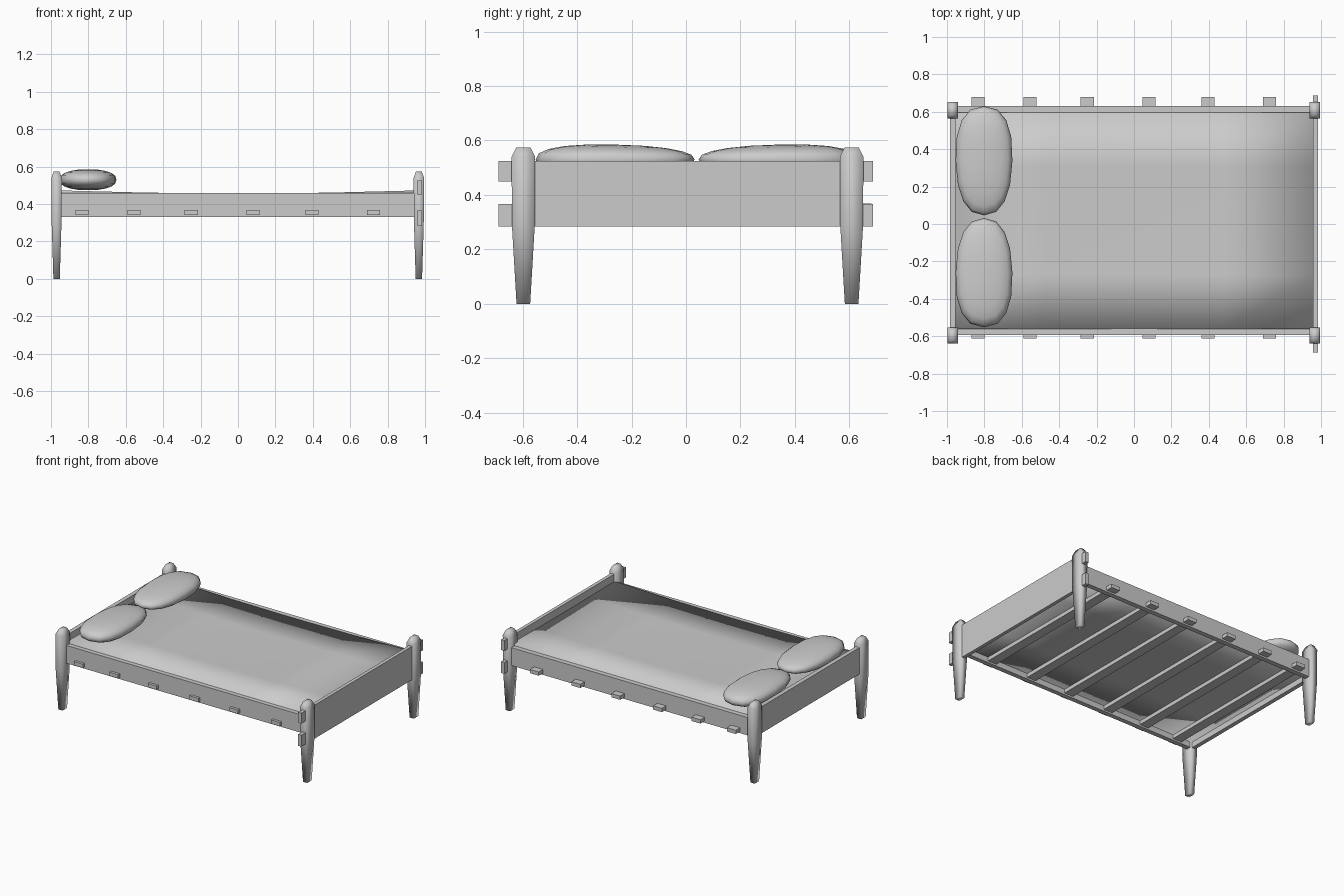
import bpy, bmesh, math

old = bpy.data.objects.get("Cube")
if old:
    bpy.data.objects.remove(old, do_unlink=True)

grey = bpy.data.materials.new("plain grey")
grey.use_nodes = True
COLOUR = (0.6, 0.6, 0.6, 1)
grey.diffuse_color = COLOUR
grey.node_tree.nodes["Principled BSDF"].inputs["Base Color"].default_value = COLOUR


def finish(name, bm, smooth=False):
    bmesh.ops.recalc_face_normals(bm, faces=bm.faces)
    for f in bm.faces:
        f.smooth = smooth
    mesh = bpy.data.meshes.new(name)
    bm.to_mesh(mesh)
    bm.free()
    mesh.materials.append(grey)
    obj = bpy.data.objects.new(name, mesh)
    bpy.context.collection.objects.link(obj)
    return obj


def box(name, xs, ys, zs):
    bm = bmesh.new()
    bmesh.ops.create_cube(bm, size=1)
    for v in bm.verts:
        v.co = [r[0] if c < 0 else r[1] for c, r in zip(v.co, (xs, ys, zs))]
    return finish(name, bm)


# Tapered four-sided legs with a chamfered top, softly shaded
LEG_PROFILE = [(0, 0.017, 0.025), (0.29, 0.026, 0.042), (0.54, 0.028, 0.043), (0.575, 0.015, 0.026)]


def leg(name, x, y):
    bm = bmesh.new()
    rings = [[bm.verts.new((x + sx * hx, y + sy * hy, z))
              for sx, sy in ((-1, -1), (1, -1), (1, 1), (-1, 1))]
             for z, hx, hy in LEG_PROFILE]
    for a, b in zip(rings, rings[1:]):
        for i in range(4):
            j = (i + 1) % 4
            bm.faces.new((a[i], a[j], b[j], b[i]))
    bm.faces.new(rings[0])
    bm.faces.new(rings[-1])
    finish(name, bm, smooth=True)


for side, y in (("front", -0.597), ("back", 0.608)):
    for end, x in (("head", -0.97), ("foot", 0.967)):
        leg(f"{side}_{end}_leg", x, y)

# Side rails and end boards
box("front_rail", (-0.965, 0.965), (-0.593, -0.56), (0.33, 0.458))
box("back_rail", (-0.965, 0.965), (0.597, 0.632), (0.33, 0.458))
box("head_board", (-0.985, -0.955), (-0.6, 0.61), (0.33, 0.52))
box("foot_board", (0.958, 0.983), (-0.6, 0.61), (0.285, 0.525))

# Foot board tenons passing through the legs
for level, zs in (("lower", (0.285, 0.367)), ("upper", (0.45, 0.525))):
    box(f"{level}_front_tenon", (0.958, 0.983), (-0.688, -0.59), zs)
    box(f"{level}_back_tenon", (0.958, 0.983), (0.6, 0.686), zs)

# Slats passing through both rails
for i, x in enumerate((-0.835, -0.555, -0.25, 0.08, 0.395, 0.725)):
    box(f"slat_{i + 1}", (x - 0.035, x + 0.035), (-0.612, 0.68), (0.342, 0.369))

# Mattress: a soft slab with a shallow sag
bm = bmesh.new()
bmesh.ops.create_cube(bm, size=2)
for axis in (0, 1):
    for cut in (-0.5, 0, 0.5):
        bmesh.ops.bisect_plane(bm, geom=bm.verts[:] + bm.edges[:] + bm.faces[:],
                               plane_co=[cut if k == axis else 0 for k in range(3)],
                               plane_no=[1 if k == axis else 0 for k in range(3)])
for v in bm.verts:
    u, w, t = v.co
    top = 0.452 + 0.016 * u * u + 0.005 * w * w
    v.co = (0.002 + 0.957 * u, 0.018 + 0.579 * w, top if t > 0 else 0.37)
finish("mattress", bm, smooth=True)


# Pillows: squared-off ellipsoids, fuller at the outer end
def pillow(name, y_mid, outward):
    def soften(c, power):
        return math.copysign(abs(c) ** power, c)

    bm = bmesh.new()
    bmesh.ops.create_uvsphere(bm, u_segments=16, v_segments=10, radius=1)
    for v in bm.verts:
        u, w, t = v.co
        fullness = 1 + 0.14 * w
        v.co = (-0.802 + 0.152 * soften(u, 0.82) * fullness ** 0.4,
                y_mid + outward * 0.292 * soften(w, 0.85),
                0.53 + 0.055 * soften(t, 0.85) * fullness)
    finish(name, bm, smooth=True)


pillow("back_pillow", 0.338, 1)
pillow("front_pillow", -0.26, -1)
